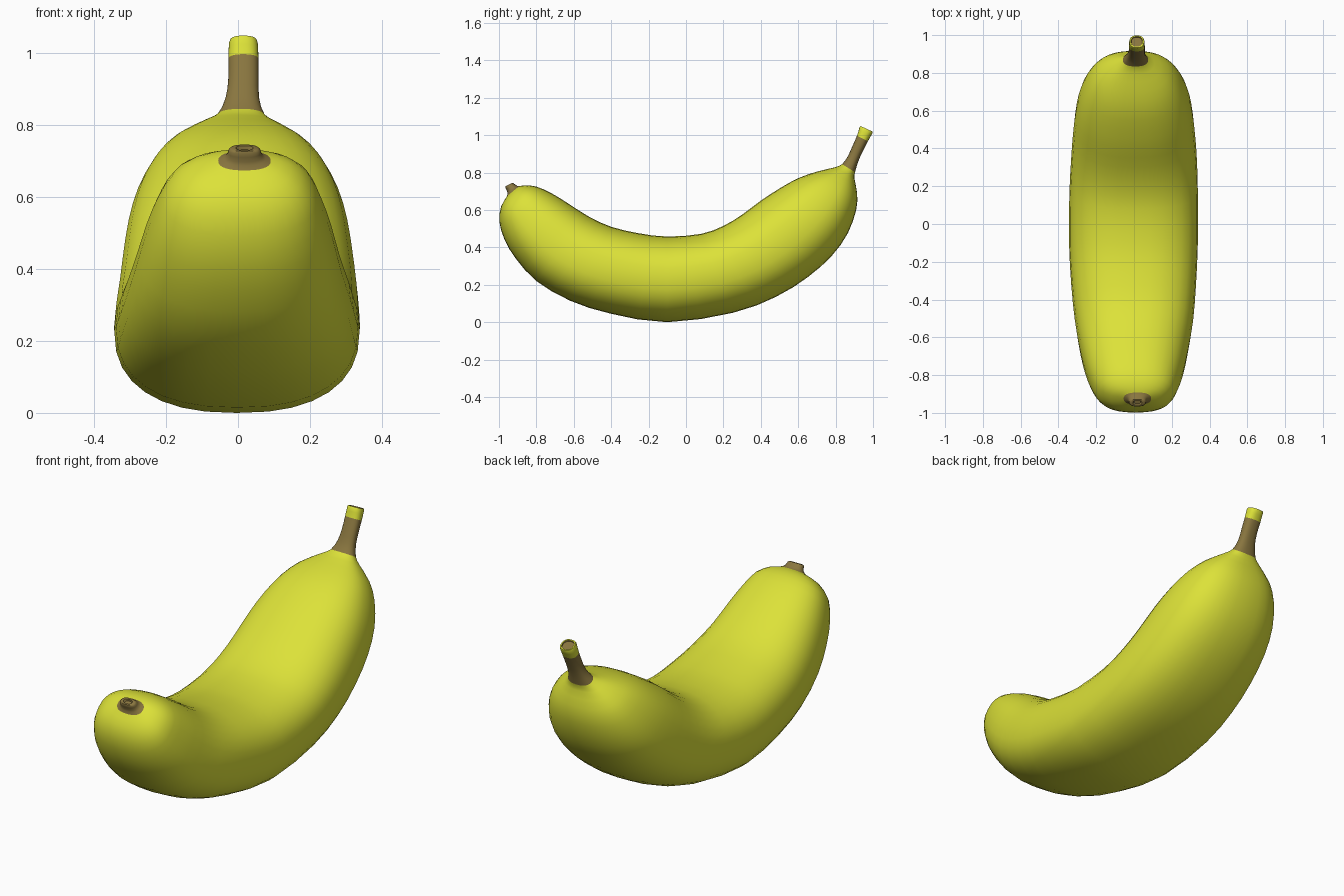
import bpy, bmesh, math

if "Cube" in bpy.data.objects:
    bpy.data.objects.remove(bpy.data.objects["Cube"])

SIDES = 32


def material(name, rgb):
    m = bpy.data.materials.new(name)
    m.diffuse_color = (*rgb, 1)
    m.use_nodes = True
    m.node_tree.nodes["Principled BSDF"].inputs["Base Color"].default_value = m.diffuse_color
    return m


yellow = material("yellow_peel", (0.72, 0.76, 0.04))
brown = material("brown_fibre", (0.25, 0.18, 0.05))

# Cross-sections from stem to tip:
# inner-curve y, z, outer-curve y, z, half width, x offset
SECTIONS = [
    (.930, 1.048, 1.000, 1.016, .040, .015),
    (.914, .997, .973, .968, .042, .015),
    (.890, .942, .946, .915, .042, .015),
    (.864, .885, .922, .862, .047, .012),
    (.834, .845, .904, .802, .067, .008),
    (.795, .828, .900, .770, .105, .003),
    (.700, .805, .915, .690, .182, 0),
    (.600, .770, .910, .600, .237, 0),
    (.500, .715, .865, .475, .282, 0),
    (.400, .650, .780, .355, .308, 0),
    (.300, .575, .650, .240, .323, 0),
    (.200, .515, .480, .135, .333, 0),
    (.080, .472, .250, .050, .340, -.002),
    (-.10, .458, -.10, .000, .341, -.003),
    (-.25, .475, -.40, .045, .330, -.002),
    (-.40, .510, -.62, .115, .313, 0),
    (-.52, .565, -.80, .220, .287, 0),
    (-.63, .635, -.91, .340, .260, .002),
    (-.72, .690, -.97, .440, .231, .004),
    (-.80, .725, -.998, .540, .195, .008),
    (-.86, .732, -.988, .620, .135, .012),
    (-.892, .727, -.957, .674, .073, .018),
    (-.905, .731, -.956, .697, .050, .018),
    (-.922, .742, -.966, .720, .044, .018),
]


def between(k):
    # smooth extra section halfway between section k and k + 1
    n = len(SECTIONS) - 1
    a, b, c, d = (SECTIONS[min(max(i, 0), n)] for i in range(k - 1, k + 3))
    return tuple((9 * (q + r) - p - s) / 16 for p, q, r, s in zip(a, b, c, d))


def span(first, last):
    out = [SECTIONS[first]]
    for k in range(first, last):
        out += [between(k), SECTIONS[k + 1]]
    return out


def inset(s, scale, push):
    # shrunken copy of a section, pushed along the section normal
    iy, iz, oy, oz, w, x = s
    cy, cz, uy, uz = (iy + oy) / 2, (iz + oz) / 2, (iy - oy) / 2, (iz - oz) / 2
    length = math.hypot(uy, uz)
    cy, cz = cy + push * uz / length, cz - push * uy / length
    return (cy + uy * scale, cz + uz * scale, cy - uy * scale, cz - uz * scale, w * scale, x)


def power(v):
    return math.copysign(abs(v) ** (2 / 2.4), v)


def loft(name, sections, mat, cap_start=False, cap_end=False):
    bm = bmesh.new()
    rings = []
    for iy, iz, oy, oz, w, x in sections:
        ring = []
        for j in range(SIDES):
            t = math.tau * j / SIDES
            s, c = power(math.sin(t)), power(math.cos(t))
            ring.append(bm.verts.new((x + w * s,
                                      (iy + oy) / 2 + c * (iy - oy) / 2,
                                      (iz + oz) / 2 + c * (iz - oz) / 2)))
        rings.append(ring)
    for a, b in zip(rings, rings[1:]):
        for j in range(SIDES):
            k = (j + 1) % SIDES
            bm.faces.new((a[j], b[j], b[k], a[k]))
    if cap_start:
        bm.faces.new(rings[0])
    if cap_end:
        bm.faces.new(rings[-1][::-1])
    mesh = bpy.data.meshes.new(name)
    bm.to_mesh(mesh)
    bm.free()
    mesh.materials.append(mat)
    ob = bpy.data.objects.new(name, mesh)
    bpy.context.collection.objects.link(ob)
    bpy.ops.object.select_all(action='DESELECT')
    ob.select_set(True)
    bpy.context.view_layer.objects.active = ob
    bpy.ops.object.shade_smooth_by_angle(angle=math.radians(50))
    return ob


top, tip = SECTIONS[0], SECTIONS[-1]

# Cut face and yellow collar at the stem end
loft("stem_cut_face", [inset(top, .72, -.004), inset(top, .76, .002)], brown, cap_start=True)
loft("stem_collar", [inset(top, .76, .002), inset(top, .93, .002), inset(top, 1, -.006)]
     + span(0, 1)[1:], yellow)

# Brown stem, curved peel, and dried blossom tip
loft("stem", span(1, 4), brown)
loft("peel", span(4, 21), yellow)
loft("blossom_tip", span(21, 23) + [inset(tip, .85, -.006), inset(tip, .55, -.006),
     inset(tip, .4, .004)], brown, cap_end=True)
